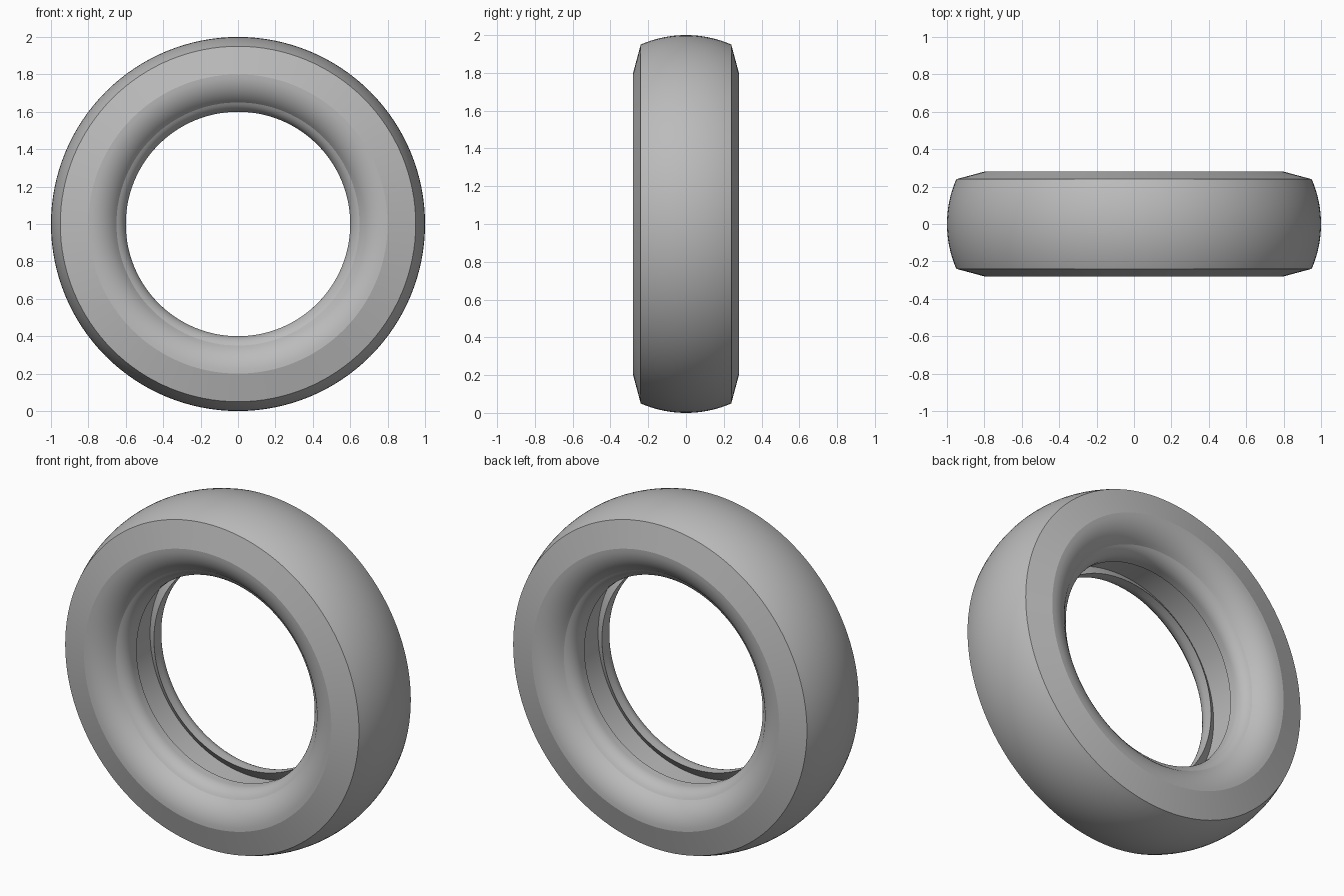
import bpy
import bmesh
from math import cos, sin, radians, tau

cube = bpy.data.objects.get("Cube")
if cube:
    bpy.data.objects.remove(cube)

SEGMENTS = 128


def make_material(name, color):
    mat = bpy.data.materials.new(name)
    mat.use_nodes = True
    mat.diffuse_color = color
    mat.node_tree.nodes["Principled BSDF"].inputs["Base Color"].default_value = color
    return mat


def arc(radius_centre, side_centre, size, start, end, steps=8):
    """Points (wheel radius, sideways offset) along a circular arc in degrees."""
    angles = [radians(start + (end - start) * i / steps) for i in range(steps + 1)]
    return [(radius_centre + size * cos(a), side_centre + size * sin(a)) for a in angles]


def revolve(name, profile, mat):
    """Spin a closed profile around the axle (y), centred one unit above the floor."""
    bm = bmesh.new()
    rings = []
    for i in range(SEGMENTS):
        a = tau * i / SEGMENTS
        rings.append([bm.verts.new((r * cos(a), y, 1 + r * sin(a))) for r, y in profile])
    count = len(profile)
    for i, ring in enumerate(rings):
        following = rings[(i + 1) % SEGMENTS]
        for j in range(count):
            k = (j + 1) % count
            bm.faces.new((ring[j], ring[k], following[k], following[j]))
    bmesh.ops.recalc_face_normals(bm, faces=bm.faces)
    mesh = bpy.data.meshes.new(name)
    bm.to_mesh(mesh)
    bm.free()
    obj = bpy.data.objects.new(name, mesh)
    bpy.context.collection.objects.link(obj)
    mesh.materials.append(mat)
    bpy.ops.object.select_all(action="DESELECT")
    obj.select_set(True)
    bpy.context.view_layer.objects.active = obj
    bpy.ops.object.shade_smooth_by_angle(angle=radians(12))
    return obj


# Half section: crowned tread, bevelled shoulder, rounded sidewall, bead
half = arc(0.399, 0, 0.601, 0, 23.5)
half += arc(0.8, 0.099, 0.181, 90, 146)
half += arc(0.689, 0.12, 0.089, 116, 180)[1:]
# Bead land and undercut rim groove
half += [(0.6, 0.08), (0.66, 0.13)]

# Mirror the half section to the other side
section = half + [(r, -y) for r, y in reversed(half[1:])]

rubber = make_material("grey_rubber", (0.5, 0.5, 0.5, 1))
revolve("tyre", section, rubber)
